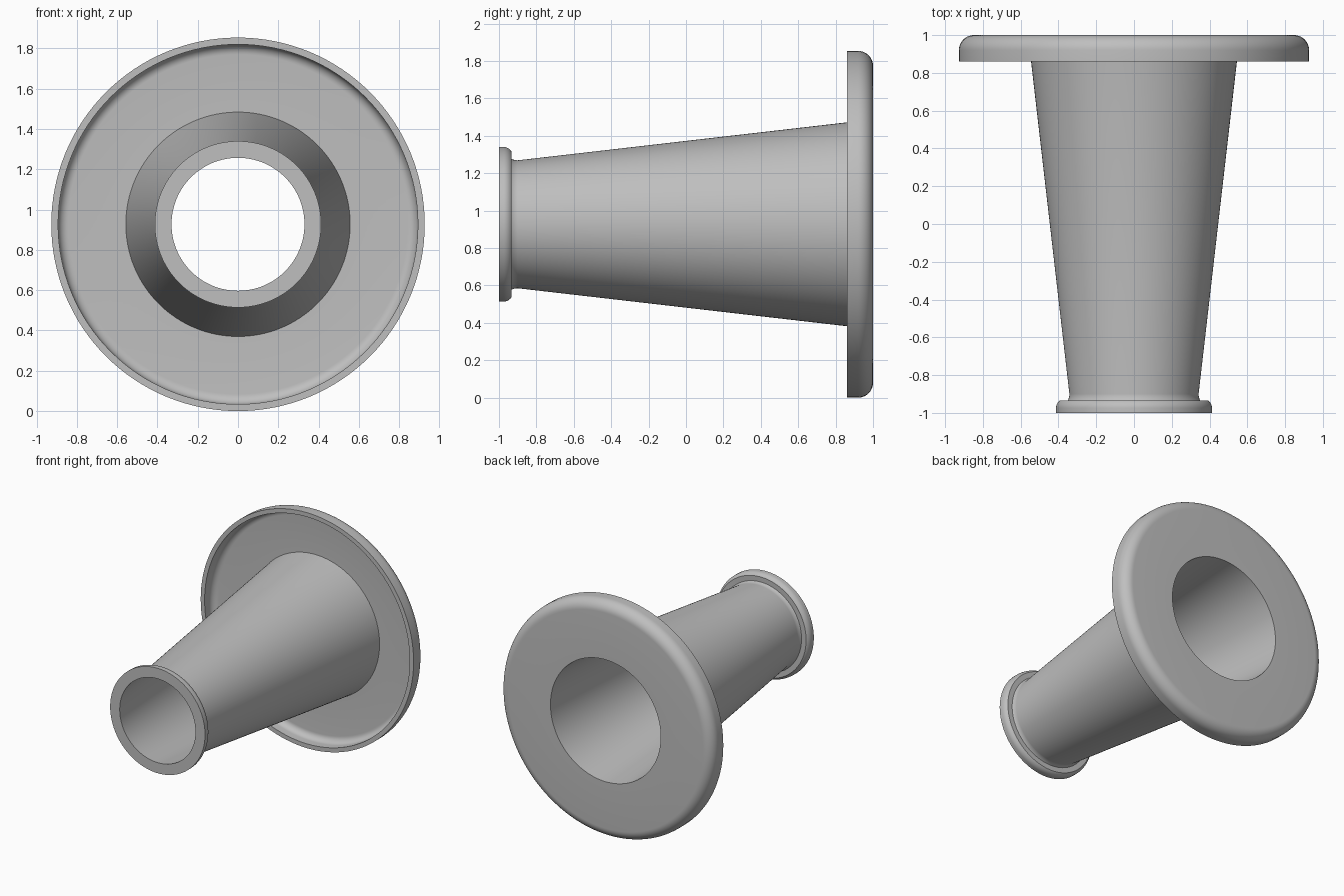
import bpy, bmesh, math
from mathutils import Matrix, Vector

cube = bpy.data.objects.get("Cube")
if cube:
    bpy.data.objects.remove(cube, do_unlink=True)

RADIUS = 0.927   # flange radius, also the height of the axis
SEGMENTS = 128


def arc(radius, y, size, start, end, steps=8):
    """Points (radius, y) of a rounded corner about a centre."""
    angles = [math.radians(start + (end - start) * i / steps) for i in range(steps + 1)]
    return [(radius + size * math.cos(a), y + size * math.sin(a)) for a in angles]


# Closed wall section, as (radius, y)
profile = [(0.33, -1.0), (0.413, -1.0)]
profile += arc(0.363, -0.975, 0.05, 0, 55)             # rounded lip
profile += arc(0.412, -0.9, 0.07, 210, 180, 5)         # neck behind the lip
profile += [(0.557, 0.965)]                            # tapered tube
profile += arc(0.843, 0.915, 0.05, 90, 0)              # hollow of the flange
profile += [(0.893, 0.86), (RADIUS, 0.86)]             # flange rim
profile += arc(RADIUS - 0.08, 0.92, 0.08, 0, 90, 10)   # rounded back edge
profile += [(0.48, 1.0)]                               # mouth of the bore

# Revolve the section about the y axis
bm = bmesh.new()
verts = [bm.verts.new((r, y, 0)) for r, y in profile]
edges = [bm.edges.new((a, b)) for a, b in zip(verts, verts[1:] + verts[:1])]
bmesh.ops.spin(bm, geom=verts + edges, cent=(0, 0, 0), axis=(0, 1, 0),
               angle=math.tau, steps=SEGMENTS, use_merge=True)
bmesh.ops.remove_doubles(bm, verts=bm.verts, dist=0.0005)
bmesh.ops.recalc_face_normals(bm, faces=bm.faces)
bmesh.ops.transform(bm, matrix=Matrix.Translation(Vector((0, 0, RADIUS))), verts=bm.verts)
mesh = bpy.data.meshes.new("flanged_tube")
bm.to_mesh(mesh)
bm.free()

# Plain grey
grey = bpy.data.materials.new("grey")
grey.use_nodes = True
colour = (0.52, 0.52, 0.52, 1)
grey.diffuse_color = colour
grey.node_tree.nodes["Principled BSDF"].inputs["Base Color"].default_value = colour
mesh.materials.append(grey)

tube = bpy.data.objects.new("flanged_tube", mesh)
bpy.context.collection.objects.link(tube)
bpy.context.view_layer.objects.active = tube
tube.select_set(True)
bpy.ops.object.shade_smooth_by_angle(angle=math.radians(30))
